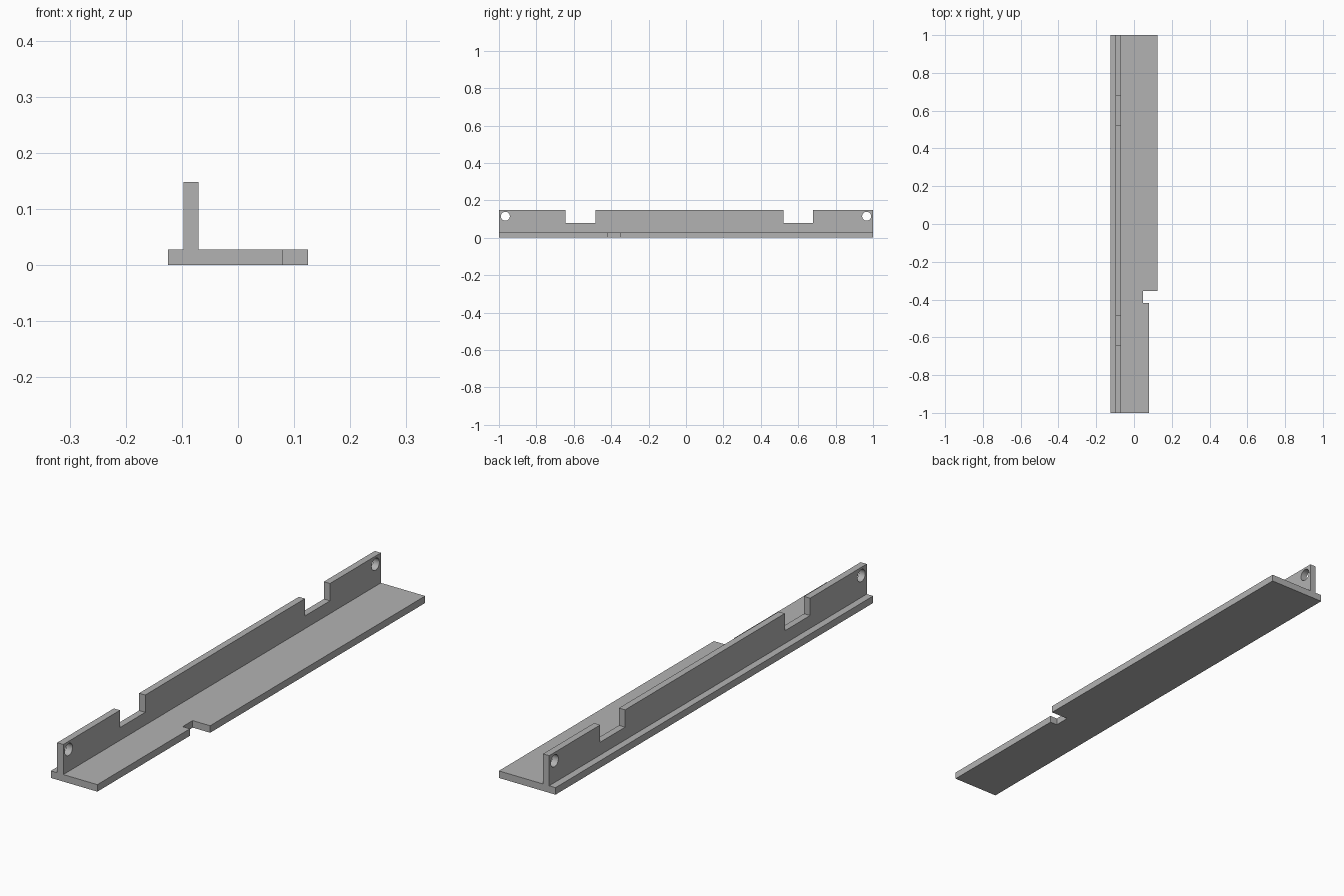
import bpy, bmesh
from math import pi
from mathutils import Vector

cube = bpy.data.objects.get("Cube")
if cube:
    bpy.data.objects.remove(cube, do_unlink=True)

grey = bpy.data.materials.new("plain grey")
grey.use_nodes = True
colour = (0.45, 0.45, 0.45, 1)
grey.diffuse_color = colour
grey.node_tree.nodes["Principled BSDF"].inputs["Base Color"].default_value = colour


def extrude_profile(name, points, depth):
    """Make a solid by sweeping a flat outline along a vector."""
    bm = bmesh.new()
    face = bm.faces.new([bm.verts.new(p) for p in points])
    swept = bmesh.ops.extrude_face_region(bm, geom=[face], use_keep_orig=True)
    verts = [g for g in swept["geom"] if isinstance(g, bmesh.types.BMVert)]
    bmesh.ops.translate(bm, verts=verts, vec=Vector(depth))
    bmesh.ops.recalc_face_normals(bm, faces=bm.faces)
    mesh = bpy.data.meshes.new(name)
    bm.to_mesh(mesh)
    bm.free()
    mesh.materials.append(grey)
    obj = bpy.data.objects.new(name, mesh)
    bpy.context.collection.objects.link(obj)
    return obj


# Base flange, stepped narrower at the front with a relief slot
thick, side, step, slot = 0.028, 0.125, 0.08, 0.048
slot_front, slot_back = -0.417, -0.354
outline = [(-side, -1), (step, -1), (step, slot_front), (slot, slot_front),
           (slot, slot_back), (side, slot_back), (side, 1), (-side, 1)]
extrude_profile("base_flange", [(x, y, 0) for x, y in outline], (0, 0, thick))

# Upright web with two rectangular notches in its top edge
left, right, top, notch_z = -0.097, -0.07, 0.148, 0.079
profile = [(-1, thick), (1, thick), (1, top)]
for near, far in ((0.679, 0.522), (-0.484, -0.643)):
    profile += [(near, top), (near, notch_z), (far, notch_z), (far, top)]
profile.append((-1, top))
web = extrude_profile("upright_web", [(left, y, z) for y, z in profile],
                      (right - left, 0, 0))

# Mounting hole through each end of the web
for y in (-0.966, 0.966):
    bpy.ops.mesh.primitive_cylinder_add(
        vertices=32, radius=0.024, depth=0.1,
        location=((left + right) / 2, y, 0.115), rotation=(0, pi / 2, 0))
    cutter = bpy.context.object
    cutter.name = "hole_cutter"
    cutter.hide_render = True
    cutter.data.materials.append(grey)
    cut = web.modifiers.new("mounting_hole", 'BOOLEAN')
    cut.operation = 'DIFFERENCE'
    cut.solver = 'EXACT'
    cut.object = cutter
    bpy.context.view_layer.objects.active = web
    bpy.ops.object.modifier_apply(modifier=cut.name)
    bpy.data.objects.remove(cutter, do_unlink=True)

# Smooth hole walls, crisp edges elsewhere
bpy.ops.object.select_all(action='DESELECT')
web.select_set(True)
bpy.context.view_layer.objects.active = web
bpy.ops.object.shade_smooth_by_angle()
